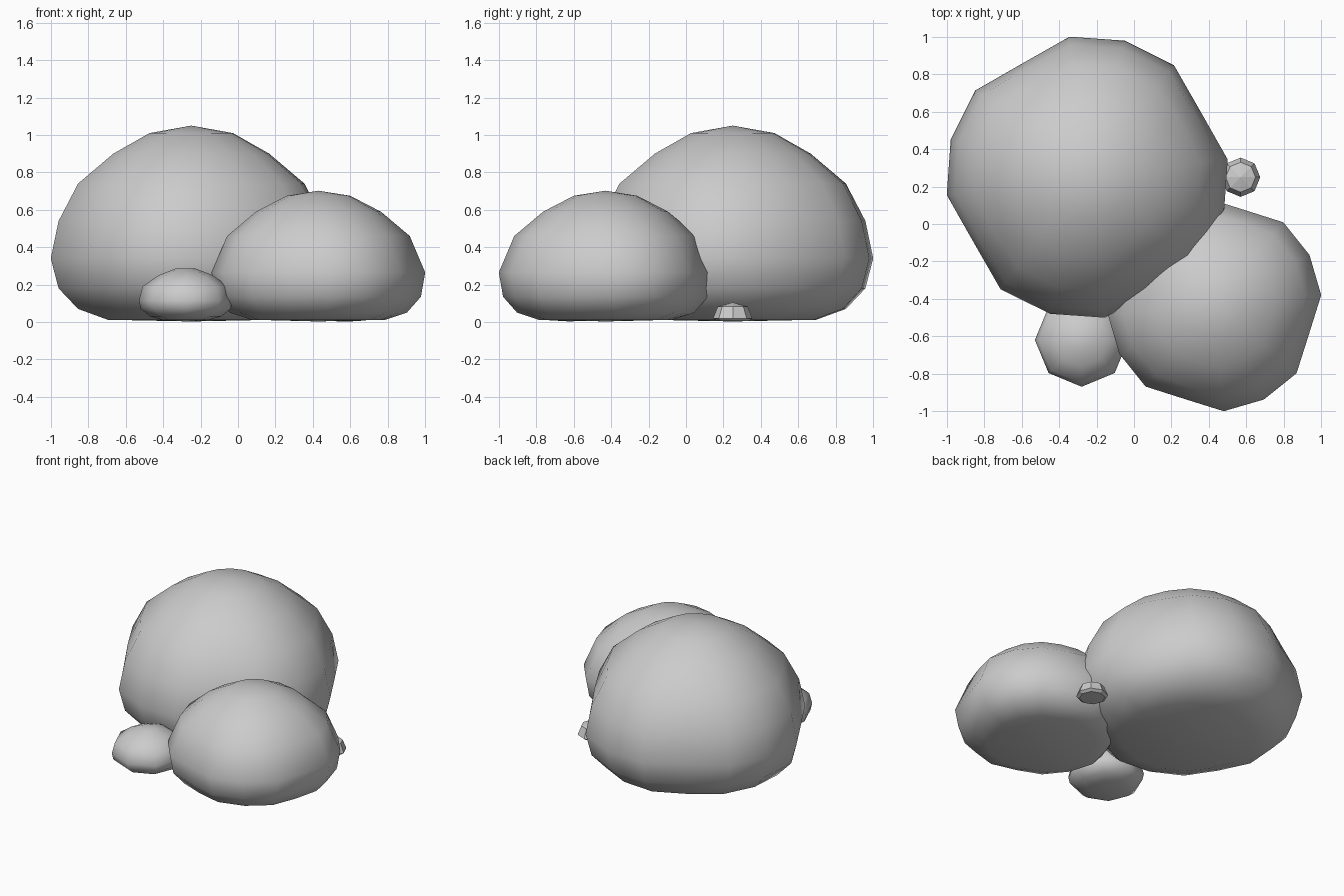
import bpy, bmesh
from math import sin, cos, pi, radians

if "Cube" in bpy.data.objects:
    bpy.data.objects.remove(bpy.data.objects["Cube"])


def rock(name, centre, profile, sides, phase=0, flat=1.0, smooth=True):
    """Rounded stone from (radius, z) rings, first and last points are poles.
    Every fourth corner can be pulled in by 'flat' to give broad flat flanks."""
    bm = bmesh.new()
    widest = max(r for r, z in profile)
    rings = []
    for r, z in profile:
        if r == 0:
            rings.append([bm.verts.new((0, 0, z))])
            continue
        ring = []
        for i in range(sides):
            a = radians(phase) + 2 * pi * i / sides
            pull = 1.0
            if sides == 16 and i % 4 == 2:
                pull = 1 - (1 - flat) * (r / widest) ** 2
            ring.append(bm.verts.new((r * pull * cos(a), r * pull * sin(a), z)))
        rings.append(ring)
    for a, b in zip(rings, rings[1:]):
        for i in range(sides):
            j = (i + 1) % sides
            if len(a) == 1:
                bm.faces.new((a[0], b[j], b[i]))
            elif len(b) == 1:
                bm.faces.new((a[i], a[j], b[0]))
            else:
                bm.faces.new((a[i], a[j], b[j], b[i]))
    bmesh.ops.recalc_face_normals(bm, faces=bm.faces)
    for f in bm.faces:
        f.smooth = smooth
    me = bpy.data.meshes.new(name)
    bm.to_mesh(me)
    bm.free()
    ob = bpy.data.objects.new(name, me)
    ob.location = (centre[0], centre[1], 0)
    bpy.context.collection.objects.link(ob)
    return ob


# Large boulder at the back left
rock("large_boulder", (-0.25, 0.25),
     [(0, 0.003), (0.45, 0.012), (0.61, 0.07), (0.715, 0.18), (0.757, 0.34),
      (0.715, 0.54), (0.61, 0.74), (0.42, 0.9), (0.225, 1.01), (0, 1.05)],
     16, 74.7, 0.925)

# Medium boulder at the front right
rock("medium_boulder", (0.43, -0.43),
     [(0, 0.003), (0.36, 0.012), (0.475, 0.05), (0.55, 0.135), (0.573, 0.265),
      (0.49, 0.46), (0.335, 0.59), (0.17, 0.675), (0, 0.702)],
     16, 27.5, 0.925)

# Small stone at the front
rock("small_stone", (-0.28, -0.62),
     [(0, 0.003), (0.12, 0.01), (0.19, 0.03), (0.24, 0.07), (0.25, 0.115),
      (0.23, 0.19), (0.145, 0.25), (0.055, 0.285), (0, 0.286)], 8)

# Faceted pebble on the right
rock("pebble", (0.57, 0.25),
     [(0, 0.003), (0.085, 0.005), (0.105, 0.02), (0.08, 0.083), (0, 0.105)],
     8, smooth=False)
